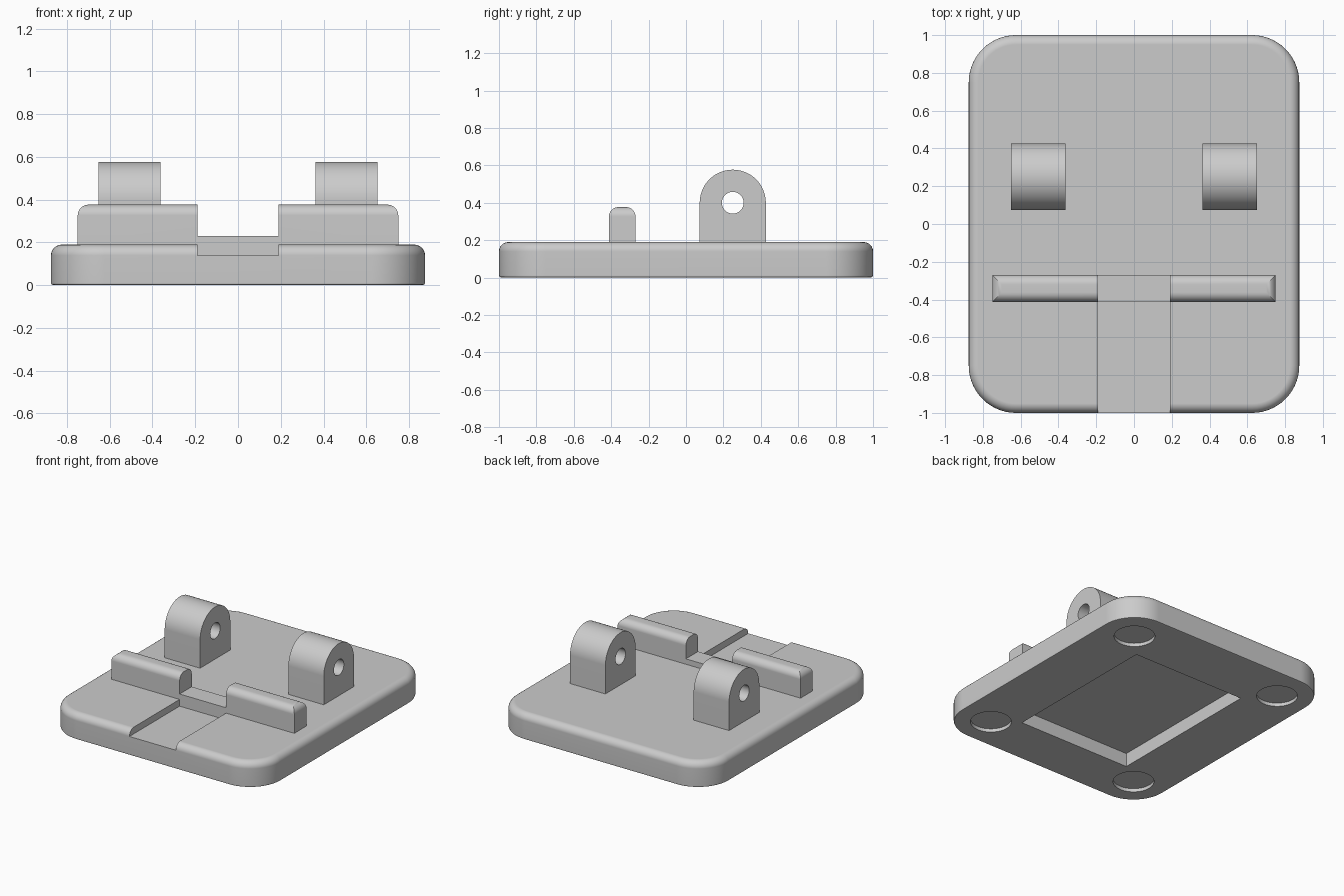
import bpy, bmesh, math
from mathutils import Matrix, Vector

if "Cube" in bpy.data.objects:
    bpy.data.objects.remove(bpy.data.objects["Cube"])

grey = bpy.data.materials.new("light grey")
grey.use_nodes = True
colour = (0.6, 0.6, 0.6, 1)
grey.diffuse_color = colour
grey.node_tree.nodes["Principled BSDF"].inputs["Base Color"].default_value = colour


def make_object(name, bm):
    bmesh.ops.recalc_face_normals(bm, faces=bm.faces)
    mesh = bpy.data.meshes.new(name)
    bm.to_mesh(mesh)
    bm.free()
    mesh.materials.append(grey)
    obj = bpy.data.objects.new(name, mesh)
    bpy.context.collection.objects.link(obj)
    return obj


def box(low, high):
    low, high = Vector(low), Vector(high)
    bm = bmesh.new()
    bmesh.ops.create_cube(bm, size=1, matrix=Matrix.Translation((low + high) / 2)
                          @ Matrix.Diagonal((*(high - low), 1)))
    return bm


def round_edges(bm, test, radius, segments):
    edges = [e for e in bm.edges if test(*(v.co for v in e.verts))]
    bmesh.ops.bevel(bm, geom=edges, offset=radius, offset_type='OFFSET',
                    segments=segments, profile=0.5, affect='EDGES')


def at_height(z):
    return lambda a, b: abs(a.z - z) < 1e-4 and abs(b.z - z) < 1e-4


def cylinder(radius, length, matrix):
    bm = bmesh.new()
    bmesh.ops.create_cone(bm, cap_ends=True, segments=48, radius1=radius,
                          radius2=radius, depth=length, matrix=matrix)
    return bm


def cut(obj, bm):
    # Subtract a shape, keep the result and drop the cutter
    cutter = make_object("cutter", bm)
    cutter.hide_render = True
    mod = obj.modifiers.new("cut", 'BOOLEAN')
    mod.operation, mod.solver, mod.object = 'DIFFERENCE', 'EXACT', cutter
    bpy.context.view_layer.objects.active = obj
    bpy.ops.object.modifier_apply(modifier=mod.name)
    bpy.data.objects.remove(cutter)


def smooth(obj):
    bpy.ops.object.select_all(action='DESELECT')
    obj.select_set(True)
    bpy.context.view_layer.objects.active = obj
    bpy.ops.object.shade_smooth_by_angle(angle=math.radians(30))
    mod = obj.modifiers.new("even shading", 'WEIGHTED_NORMAL')
    mod.keep_sharp = True


# Base plate with rounded corners and a softened rim
TOP = 0.19
bm = box((-0.875, -1, 0), (0.875, 1, TOP))
round_edges(bm, lambda a, b: abs(a.z - b.z) > 0.1, 0.25, 14)
round_edges(bm, at_height(TOP), 0.05, 6)
round_edges(bm, at_height(0), 0.012, 2)
base = make_object("base_plate", bm)

# Front channel, underside pocket and four round foot recesses
cut(base, box((-0.19, -1.2, 0.14), (0.19, -0.412, 0.5)))
cut(base, box((-0.457, -0.625, -0.1), (0.457, 0.57, 0.1)))
for x in (-0.625, 0.625):
    for y in (-0.75, 0.75):
        cut(base, cylinder(0.1375, 0.05, Matrix.Translation((x, y, 0))))
smooth(base)

# Cross rail with a rounded top and a central notch
bm = box((-0.75, -0.412, TOP - 0.03), (0.75, -0.27, 0.377))
round_edges(bm, at_height(0.377), 0.05, 6)
rail = make_object("cross_rail", bm)
cut(rail, box((-0.19, -0.6, 0.23), (0.19, 0, 0.6)))
smooth(rail)

# Pair of hinge lugs with round tops and pin holes
LUG_Y, LUG_Z, LUG_R = 0.25, 0.4, 0.177
for side, x in (("left", 0.507), ("right", -0.507)):
    bm = bmesh.new()
    outline = [(LUG_R, TOP - 0.03 - LUG_Z)]
    outline += [(LUG_R * math.cos(math.pi * i / 24), LUG_R * math.sin(math.pi * i / 24))
                for i in range(25)]
    outline.append((-LUG_R, TOP - 0.03 - LUG_Z))
    face = bm.faces.new([bm.verts.new((x - 0.145, LUG_Y + y, LUG_Z + z)) for y, z in outline])
    grown = bmesh.ops.extrude_face_region(bm, geom=[face])["geom"]
    bmesh.ops.translate(bm, vec=(0.29, 0, 0),
                        verts=[v for v in grown if isinstance(v, bmesh.types.BMVert)])
    lug = make_object(side + "_hinge_lug", bm)
    cut(lug, cylinder(0.058, 0.6, Matrix.Translation((x, LUG_Y, LUG_Z))
                      @ Matrix.Rotation(math.pi / 2, 4, 'Y')))
    smooth(lug)
